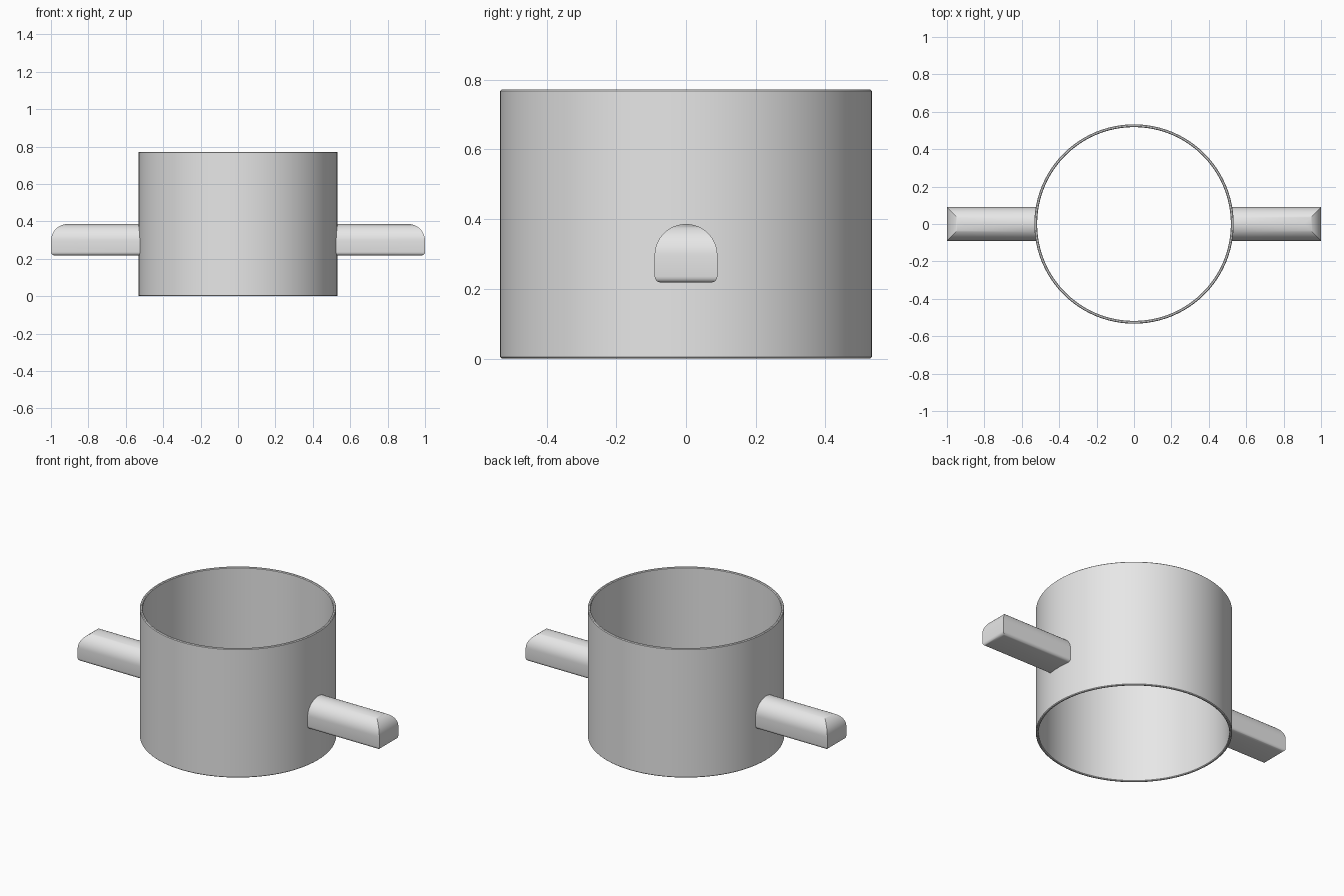
import bpy
import bmesh
from math import sin, cos, pi, radians

cube = bpy.data.objects.get("Cube")
if cube:
    bpy.data.objects.remove(cube)

OUTER, INNER, HEIGHT = 0.533, 0.518, 0.772
SEGMENTS = 96

grey = bpy.data.materials.new("plain grey")
grey.use_nodes = True
grey.diffuse_color = (0.8, 0.8, 0.8, 1)
grey.node_tree.nodes["Principled BSDF"].inputs["Base Color"].default_value = grey.diffuse_color


def skin(name, loops, closed):
    """Skin equal-length loops; join last to first if closed, else cap both ends."""
    bm = bmesh.new()
    rows = [[bm.verts.new(p) for p in loop] for loop in loops]
    pairs = list(zip(rows, rows[1:]))
    if closed:
        pairs.append((rows[-1], rows[0]))
    else:
        bm.faces.new(rows[0])
        bm.faces.new(rows[-1])
    for a, b in pairs:
        for i in range(len(a)):
            j = (i + 1) % len(a)
            bm.faces.new((a[i], a[j], b[j], b[i]))
    bmesh.ops.recalc_face_normals(bm, faces=bm.faces)
    mesh = bpy.data.meshes.new(name)
    bm.to_mesh(mesh)
    bm.free()
    mesh.materials.append(grey)
    obj = bpy.data.objects.new(name, mesh)
    bpy.context.collection.objects.link(obj)
    bpy.ops.object.select_all(action='DESELECT')
    obj.select_set(True)
    bpy.context.view_layer.objects.active = obj
    bpy.ops.object.shade_smooth_by_angle(angle=radians(35))
    return obj


# Open tube wall: thin rectangle with chamfered corners, turned around z
c = 0.004
profile = [(OUTER - c, 0), (OUTER, c), (OUTER, HEIGHT - c), (OUTER - c, HEIGHT),
           (INNER + c, HEIGHT), (INNER, HEIGHT - c), (INNER, c), (INNER + c, 0)]
angles = [2 * pi * i / SEGMENTS for i in range(SEGMENTS)]
skin("pot_wall", [[(r * cos(a), r * sin(a), z) for a in angles] for r, z in profile], True)

# Side handles: stacked rectangles give an arched bar with a mitred rounded tip
HALF, LOW, SPRING, TIP = 0.09, 0.218, 0.296, 1.0
ROOT = 0.522
EDGE = 0.018
levels = []
for i in range(5):
    a = pi / 2 * i / 4
    levels.append((HALF - EDGE + EDGE * sin(a), LOW + EDGE - EDGE * cos(a)))
for i in range(16):
    a = pi / 2 * i / 16
    levels.append((HALF * cos(a), SPRING + HALF * sin(a)))
levels.append((0.001, SPRING + HALF))

for side, name in ((1, "left_handle"), (-1, "right_handle")):
    loops = []
    for w, z in levels:
        end = TIP - HALF + w
        loops.append([(side * ROOT, -w, z), (side * end, -w, z),
                      (side * end, w, z), (side * ROOT, w, z)])
    skin(name, loops, False)
